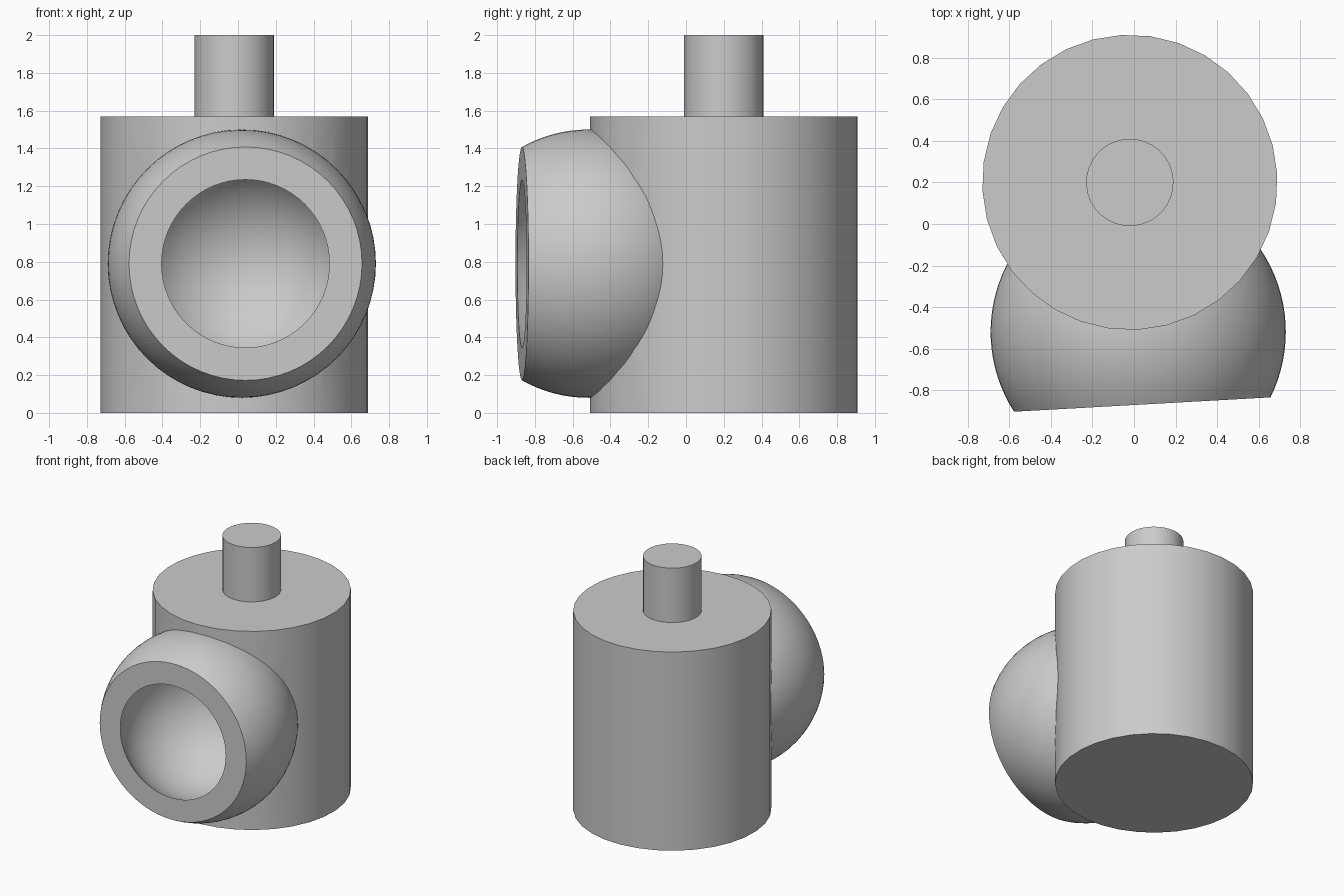
import bpy, bmesh, math
from mathutils import Matrix, Vector

cube = bpy.data.objects.get("Cube")
if cube:
    bpy.data.objects.remove(cube, do_unlink=True)

RADIUS, HEIGHT, TOP = 0.71, 1.57, 2.0
BALL, CAVITY, RIM_DEPTH = 0.71, 0.566, 0.35
# Whole assembly is turned slightly about the tank axis
FRAME = Matrix.Translation((-0.02, 0.2, 0)) @ Matrix.Rotation(math.radians(3.2), 4, 'Z')
BALL_FRAME = FRAME @ Matrix.Translation((0, -RADIUS - 0.01, 0.79)) @ Matrix.Rotation(math.pi / 2, 4, 'X')

grey = bpy.data.materials.new("plain grey")
grey.use_nodes = True
grey.diffuse_color = (0.6, 0.6, 0.6, 1)
grey.node_tree.nodes["Principled BSDF"].inputs["Base Color"].default_value = (0.6, 0.6, 0.6, 1)


def add_object(name, bm, frame):
    bmesh.ops.recalc_face_normals(bm, faces=bm.faces)
    mesh = bpy.data.meshes.new(name)
    bm.to_mesh(mesh)
    bm.free()
    mesh.materials.append(grey)
    obj = bpy.data.objects.new(name, mesh)
    obj.matrix_world = frame
    bpy.context.collection.objects.link(obj)
    return obj


def cylinder(name, radius, low, high, sides=32):
    bm = bmesh.new()
    bmesh.ops.create_cone(bm, cap_ends=True, segments=sides, radius1=radius, radius2=radius,
                          depth=high - low, matrix=Matrix.Translation((0, 0, (low + high) / 2)))
    return add_object(name, bm, FRAME)


def arc(radius, start, end, steps=32):
    angles = [start + (end - start) * i / steps for i in range(steps + 1)]
    return [Vector((radius * math.sin(a), 0, radius * math.cos(a))) for a in angles]


def smooth(obj):
    bpy.ops.object.select_all(action='DESELECT')
    obj.select_set(True)
    bpy.context.view_layer.objects.active = obj
    bpy.ops.object.shade_smooth_by_angle(angle=math.radians(30))


# Tank and neck
tank = cylinder("tank", RADIUS, 0, HEIGHT)
neck = cylinder("neck", 0.21, HEIGHT, TOP)

# Hollow ball housing with a flat front rim, revolved from its wall profile
profile = (arc(BALL, math.pi, math.acos(RIM_DEPTH / BALL))
           + arc(CAVITY, math.acos(RIM_DEPTH / CAVITY), math.pi))
bm = bmesh.new()
verts = [bm.verts.new(p) for p in profile]
edges = [bm.edges.new(pair) for pair in zip(verts, verts[1:])]
bmesh.ops.spin(bm, geom=verts + edges, cent=(0, 0, 0), axis=(0, 0, 1),
               angle=math.tau, steps=64, use_merge=True)
bmesh.ops.remove_doubles(bm, verts=bm.verts, dist=0.0005)
housing = add_object("ball_housing", bm, BALL_FRAME)

# Hidden cutter clears the tank out of the ball cavity
bm = bmesh.new()
bmesh.ops.create_uvsphere(bm, u_segments=48, v_segments=24, radius=(BALL + CAVITY) / 2)
cutter = add_object("cavity_cutter", bm, BALL_FRAME)
cut = tank.modifiers.new("cavity", 'BOOLEAN')
cut.operation, cut.solver, cut.object = 'DIFFERENCE', 'EXACT', cutter
bpy.context.view_layer.update()
bpy.ops.object.select_all(action='DESELECT')
tank.select_set(True)
bpy.context.view_layer.objects.active = tank
bpy.ops.object.modifier_apply(modifier=cut.name)
bpy.data.objects.remove(cutter, do_unlink=True)

for part in (tank, neck, housing):
    smooth(part)
